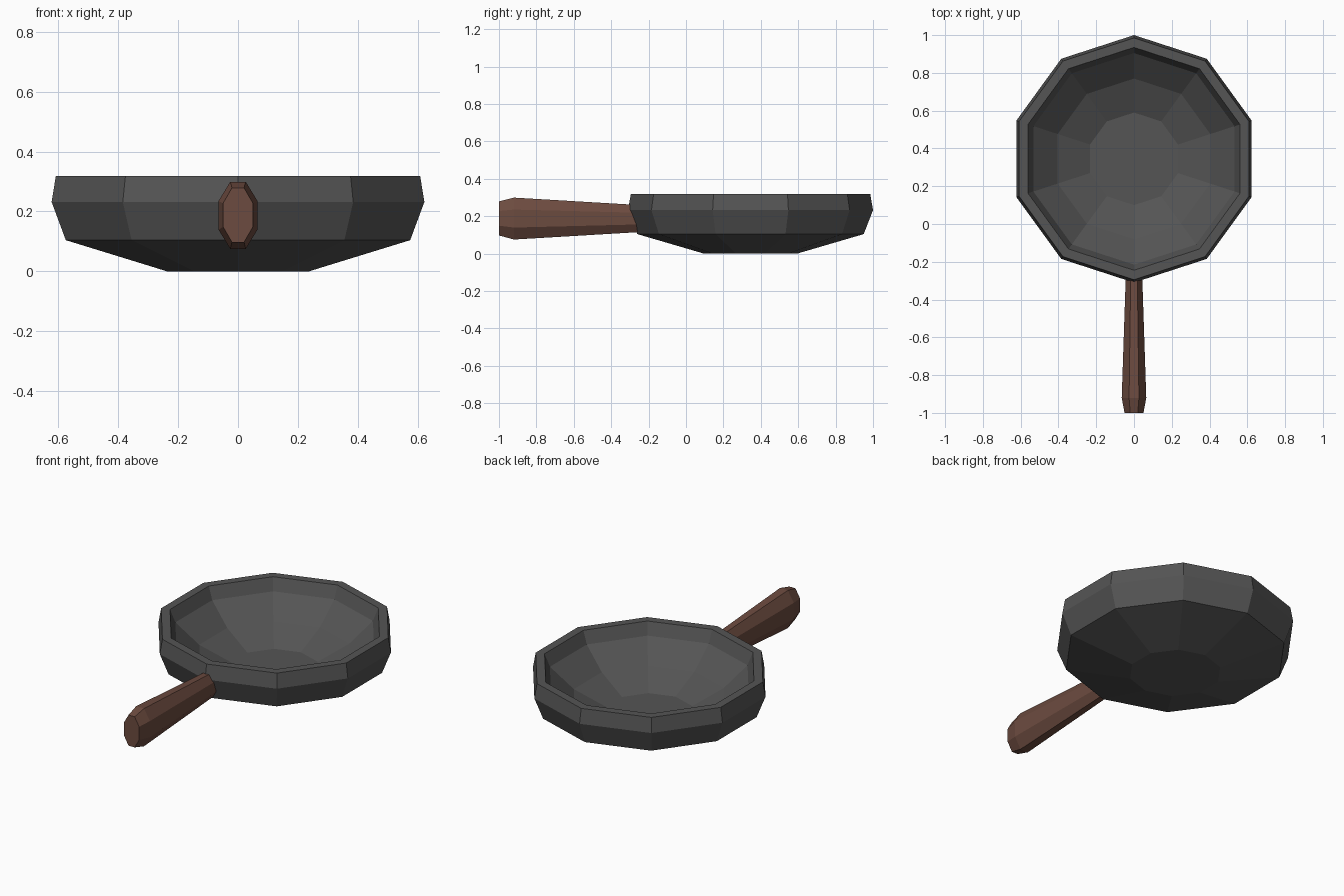
import bpy, bmesh
from math import cos, sin, tau

if "Cube" in bpy.data.objects:
    bpy.data.objects.remove(bpy.data.objects["Cube"])

def material(name, rgb):
    m = bpy.data.materials.new(name)
    m.diffuse_color = (*rgb, 1)
    m.use_nodes = True
    m.node_tree.nodes["Principled BSDF"].inputs["Base Color"].default_value = m.diffuse_color
    return m

def loft(name, rings, mat):
    """Skin a list of equal-length vertex rings and cap both ends."""
    bm = bmesh.new()
    loops = [[bm.verts.new(p) for p in ring] for ring in rings]
    for a, b in zip(loops, loops[1:]):
        n = len(a)
        for i in range(n):
            bm.faces.new((a[i], a[(i + 1) % n], b[(i + 1) % n], b[i]))
    bm.faces.new(loops[0])
    bm.faces.new(loops[-1])
    bmesh.ops.recalc_face_normals(bm, faces=bm.faces)
    me = bpy.data.meshes.new(name)
    bm.to_mesh(me)
    bm.free()
    me.materials.append(mat)
    ob = bpy.data.objects.new(name, me)
    bpy.context.collection.objects.link(ob)
    return ob

# Pan: ten-sided profile (radius, z), up the outside and down the inside
profile = [(0.25, 0), (0.605, 0.104), (0.655, 0.232), (0.64, 0.318),
           (0.59, 0.318), (0.56, 0.245), (0.425, 0.13), (0.245, 0.05)]
angles = [tau * (0.25 + i / 10) for i in range(10)]
loft("pan", [[(r * cos(a), 0.345 + r * sin(a), z) for a in angles] for r, z in profile],
     material("iron", (0.09, 0.09, 0.09)))

# Handle: tall octagon sections (y, half width, half height, centre z)
section = [(0.4, 1), (1, 0.43), (1, -0.43), (0.4, -1),
           (-0.4, -1), (-1, -0.43), (-1, 0.43), (-0.4, 1)]
stations = [(-1, 0.05, 0.091, 0.188), (-0.92, 0.065, 0.112, 0.187), (-0.26, 0.043, 0.073, 0.187)]
loft("handle", [[(w * x, y, c + h * z) for x, z in section] for y, w, h, c in stations],
     material("wood", (0.15, 0.07, 0.05)))
